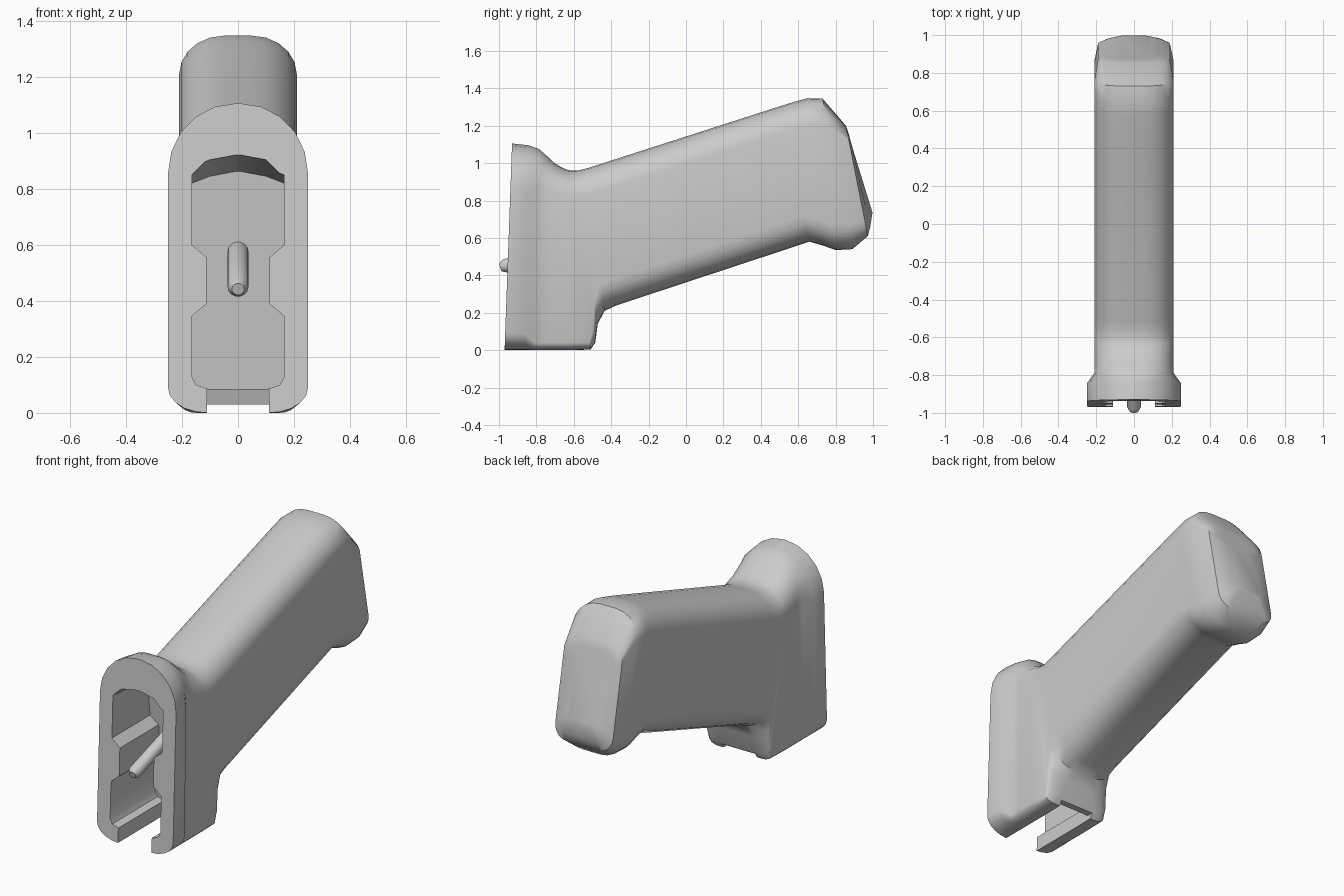
import bpy, bmesh, math

if "Cube" in bpy.data.objects:
    bpy.data.objects.remove(bpy.data.objects["Cube"])


def loft(name, rings):
    """Closed solid through rings that share a point count."""
    bm = bmesh.new()
    vs = [[bm.verts.new(p) for p in r] for r in rings]
    n = len(rings[0])
    for a, b in zip(vs, vs[1:]):
        for i in range(n):
            j = (i + 1) % n
            bm.faces.new((a[i], a[j], b[j], b[i]))
    bm.faces.new(vs[0][::-1])
    bm.faces.new(vs[-1])
    bmesh.ops.recalc_face_normals(bm, faces=bm.faces)
    me = bpy.data.meshes.new(name)
    bm.to_mesh(me)
    bm.free()
    ob = bpy.data.objects.new(name, me)
    bpy.context.collection.objects.link(ob)
    return ob


def section(b, t, w, ht, hb, ft, fb, n=5):
    """Rounded section from bottom point b to top point t, half width w,
    rounding heights ht/hb and flat half widths ft/fb at top/bottom."""
    L = math.dist(b, t)
    angles = [math.pi / 2 * k / n for k in range(n + 1)]
    half = [(fb + (w - fb) * math.sin(a), hb - hb * math.cos(a)) for a in angles]
    half += [(ft + (w - ft) * math.cos(a), L - ht + ht * math.sin(a)) for a in angles]
    full = half + [(-x, h) for x, h in reversed(half)]
    return [(x, b[0] + (t[0] - b[0]) * h / L, b[1] + (t[1] - b[1]) * h / L)
            for x, h in full]


def smooth(ob):
    bpy.ops.object.select_all(action='DESELECT')
    ob.select_set(True)
    bpy.context.view_layer.objects.active = ob
    bpy.ops.object.shade_smooth_by_angle(angle=math.radians(38))


# side profile as matching bottom and top (y, z) points, front to butt
bottom = [(-.97, 0), (-.86, 0), (-.81, 0), (-.74, 0), (-.64, 0), (-.51, .003),
          (-.485, .04), (-.472, .14), (-.435, .21), (-.37, .24), (.66, .58),
          (.73, .56), (.8, .535), (.89, .54), (.972, .61), (.985, .66), (.997, .735)]
top = [(-.93, 1.105), (-.84, 1.095), (-.785, 1.075), (-.74, 1.035), (-.7, .998),
       (-.66, .975), (-.635, .965), (-.615, .961), (-.57, .962), (-.52, .975),
       (.48, 1.297), (.58, 1.328), (.65, 1.347), (.73, 1.345), (.855, 1.2),
       (.872, 1.15), (.885, 1.1)]
end_width = {14: .19, 15: .155, 16: .09}

# grip body: wide flange, neck, heel, handle, rounded butt
rings = []
for i, (b, t) in enumerate(zip(bottom, top)):
    flange = i < 2
    w = .25 if flange else end_width.get(i, .21)
    ht = .25 if flange else max(.14, .24 - .02 * i)
    hb = .09 if flange else min(.14, .04 + .034 * max(0, i - 5))
    if i in end_width:
        ht = hb = w * .45
    rings.append(section(b, t, w, ht, hb, .01 if flange else .05,
                         min(.2 - hb, w * .7)))
grip = loft("grip_body", rings)

# front cavity with pinched sides, ceiling dropping toward the back wall
half = [(.105, .085), (.15, .1), (.165, .13), (.165, .345), (.112, .39),
        (.112, .555), (.165, .6), (.165, .86), (.1, .925), (.01, .942)]
outline = half + [(-x, z) for x, z in reversed(half)]
cavity = loft("cavity_cutter", [
    [(x, -1.05, z) for x, z in outline],
    [(x, -.53 - .1 * z, z - (.08 if z > .9 else .04 if z > .7 else 0))
     for x, z in outline]])


# slot through the underside, shallow under the heel
def slot_ring(y, z):
    return [(s, y, h) for s, h in ((-.11, -.1), (.11, -.1), (.11, z), (-.11, z))]


slot = loft("slot_cutter", [slot_ring(-1.05, .12), slot_ring(-.56, .12),
                            slot_ring(-.53, .03), slot_ring(-.4, .03)])

bpy.context.view_layer.objects.active = grip
for cutter in (cavity, slot):
    cutter.hide_render = True
    m = grip.modifiers.new("cut", 'BOOLEAN')
    m.operation = 'DIFFERENCE'
    m.solver = 'EXACT'
    m.object = cutter
    bpy.ops.object.modifier_apply(modifier=m.name)
    bpy.data.objects.remove(cutter)
smooth(grip)

# screw rod along the handle axis, chamfered tip
tilt = math.radians(18)


def rod_ring(d, r, n=14):
    c, s = math.cos(tilt), math.sin(tilt)
    ring = [2 * math.pi * i / n for i in range(n)]
    return [(r * math.cos(a), -.993 + c * d - s * r * math.sin(a),
             .442 + s * d + c * r * math.sin(a)) for a in ring]


rod = loft("screw_rod", [rod_ring(0, .022), rod_ring(.025, .037), rod_ring(.47, .037)])
smooth(rod)
